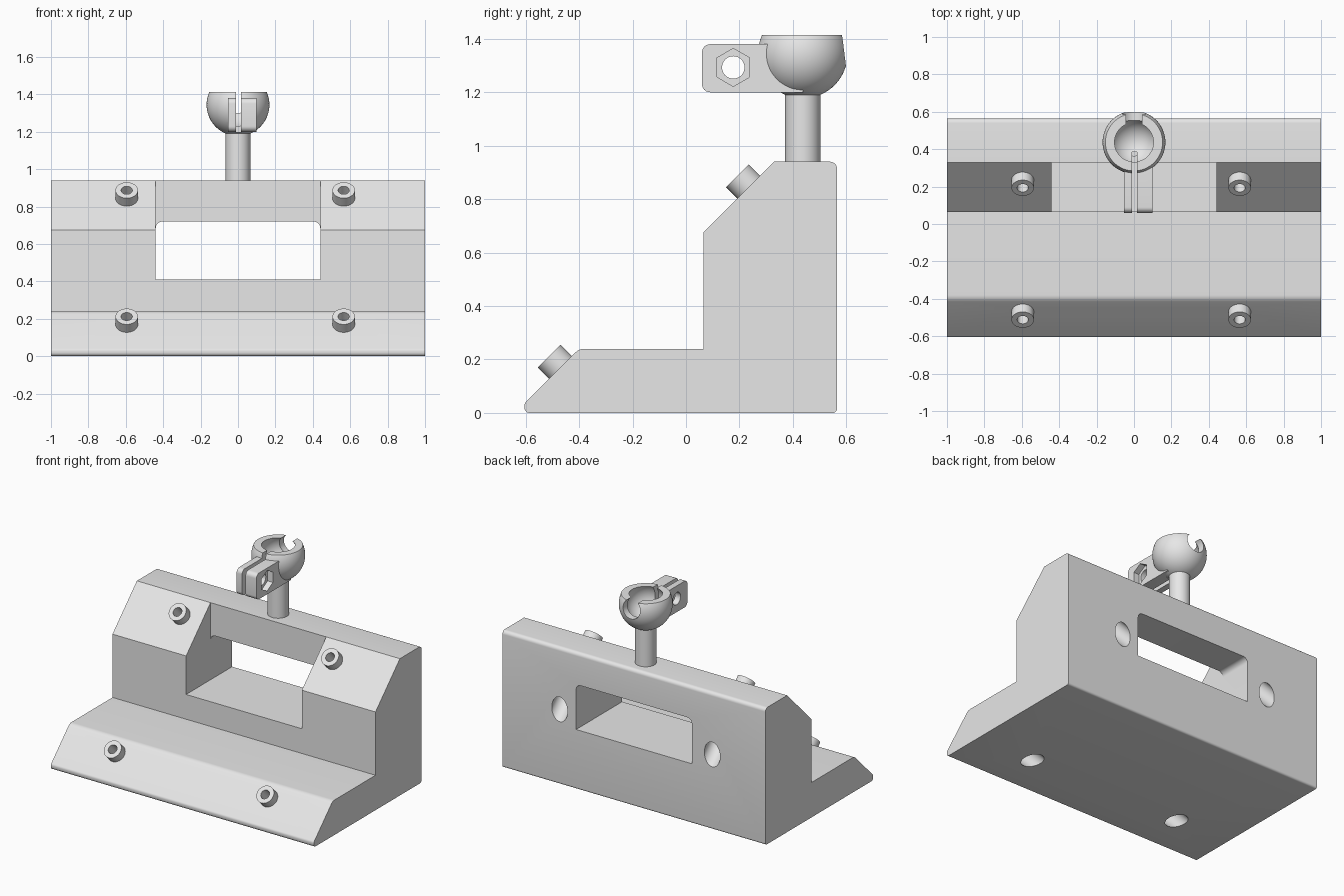
import bpy, bmesh, math
from mathutils import Vector, Matrix

if "Cube" in bpy.data.objects:
    bpy.data.objects.remove(bpy.data.objects["Cube"])

grey = bpy.data.materials.new("light_grey")
grey.diffuse_color = (0.8, 0.8, 0.8, 1)
grey.use_nodes = True
grey.node_tree.nodes["Principled BSDF"].inputs["Base Color"].default_value = grey.diffuse_color


def finish_mesh(name, bm):
    bmesh.ops.recalc_face_normals(bm, faces=bm.faces[:])
    mesh = bpy.data.meshes.new(name)
    bm.to_mesh(mesh)
    bm.free()
    mesh.materials.append(grey)
    obj = bpy.data.objects.new(name, mesh)
    bpy.context.collection.objects.link(obj)
    return obj


def rounded(corners, steps=6):
    """Turn (a, b, radius) corners into a filleted outline."""
    out = []
    for i, (a, b, r) in enumerate(corners):
        p = Vector((a, b))
        if r == 0:
            out.append(p)
            continue
        u = (Vector(corners[i - 1][:2]) - p).normalized()
        v = (Vector(corners[(i + 1) % len(corners)][:2]) - p).normalized()
        half = u.angle(v) / 2
        centre = p + (u + v).normalized() * r / math.sin(half)
        s = p + u * r / math.tan(half) - centre
        e = p + v * r / math.tan(half) - centre
        sweep = math.pi - 2 * half
        for k in range(steps + 1):
            t = k / steps
            out.append(centre + (s * math.sin((1 - t) * sweep)
                                 + e * math.sin(t * sweep)) / math.sin(sweep))
    return out


def prism(name, pts, lo, hi, axis="x"):
    """Extrude a (y, z) outline along x, or an (x, z) outline along y."""
    def place(p, d):
        return (d, p[0], p[1]) if axis == "x" else (p[0], d, p[1])
    bm = bmesh.new()
    a = [bm.verts.new(place(p, lo)) for p in pts]
    b = [bm.verts.new(place(p, hi)) for p in pts]
    bm.faces.new(a)
    bm.faces.new(b)
    for i in range(len(pts)):
        j = (i + 1) % len(pts)
        bm.faces.new((a[i], a[j], b[j], b[i]))
    return finish_mesh(name, bm)


def box(name, x0, x1, y0, y1, z0, z1):
    return prism(name, [(y0, z0), (y1, z0), (y1, z1), (y0, z1)], x0, x1)


def cylinder(name, p0, p1, r, segs=40):
    p0, p1 = Vector(p0), Vector(p1)
    d = p1 - p0
    m = Matrix.Translation((p0 + p1) / 2) @ d.to_track_quat("Z", "Y").to_matrix().to_4x4()
    bm = bmesh.new()
    bmesh.ops.create_cone(bm, cap_ends=True, segments=segs, radius1=r, radius2=r,
                          depth=d.length, matrix=m)
    return finish_mesh(name, bm)


def sphere(name, centre, r):
    bm = bmesh.new()
    bmesh.ops.create_uvsphere(bm, u_segments=64, v_segments=32, radius=r,
                              matrix=Matrix.Translation(centre))
    return finish_mesh(name, bm)


def combine(obj, tool, operation="DIFFERENCE"):
    mod = obj.modifiers.new("combine", "BOOLEAN")
    mod.operation = operation
    mod.solver = "EXACT"
    mod.object = tool
    bpy.context.view_layer.objects.active = obj
    bpy.ops.object.modifier_apply(modifier=mod.name)
    bpy.data.objects.remove(tool)


# Stepped bracket body
body = prism("bracket_body", rounded([
    (-0.605, 0, 0.02), (-0.605, 0.035, 0.02), (-0.4, 0.24, 0.05), (0.065, 0.24, 0),
    (0.065, 0.675, 0), (0.33, 0.94, 0), (0.565, 0.94, 0.025), (0.565, 0, 0.015)]), -1, 1)

# Window through the back wall, and the open notch in front of it
combine(body, prism("window_cutter", rounded([
    (-0.44, 0.41, 0), (0.44, 0.41, 0), (0.44, 0.72, 0.035), (-0.44, 0.72, 0.035)]),
    -0.1, 0.8, "y"))
combine(body, box("notch_cutter", -0.44, 0.44, -0.1, 0.33, 0.41, 1.2))

# Bolt bores with raised collars, square to the sloped faces
out = Vector((0, -1, 1)).normalized()
for row, y, z, reach in (("upper", 0.235, 0.845, 0.65), ("lower", -0.47, 0.17, 0.45)):
    for side, x in (("left", -0.595), ("right", 0.565)):
        p = Vector((x, y, z))
        combine(body, cylinder("wide_bore", p - out * 0.06, p - out * reach, 0.06))
        combine(body, cylinder("narrow_bore", p + out * 0.1, p - out * 0.1, 0.03))
        collar = cylinder(f"{row}_{side}_collar", p - out * 0.01, p + out * 0.06, 0.06)
        combine(collar, cylinder("collar_bore", p + out * 0.1, p - out * 0.1, 0.03))

# Post
CY, CZ = 0.437, 1.345
post = cylinder("post", (0, CY, 0.93), (0, CY, 1.195), 0.066, 48)

# Ball socket cup with clamp ears
cup = sphere("socket_cup", (0, CY, CZ), 0.168)
combine(cup, prism("clamp_ears", rounded([
    (0.06, 1.2, 0.03), (CY, 1.2, 0), (CY, 1.38, 0), (0.06, 1.38, 0.03)]),
    -0.053, 0.098), "UNION")
combine(cup, box("top_cutter", -0.4, 0.4, 0, 0.9, 1.414, 1.7))
combine(cup, sphere("cavity_cutter", (0, CY, CZ), 0.125))

# Round notch in the back of the cup, clamp slit in the front
combine(cup, cylinder("back_notch_cutter", (0, CY + 0.03, 1.365), (0, 0.8, 1.365), 0.065))
combine(cup, box("slit_cutter", -0.011, 0.016, -0.1, 0.385, 1.195, 1.6))

# Clamp bolt hole and hexagonal nut recess
HY, HZ = 0.177, 1.293
combine(cup, cylinder("bolt_cutter", (-0.3, HY, HZ), (0.3, HY, HZ), 0.042))
combine(cup, prism("nut_cutter", [
    (HY + 0.071 * math.sin(k * math.pi / 3), HZ + 0.071 * math.cos(k * math.pi / 3))
    for k in range(6)], 0.058, 0.3))

# Smooth curved faces, keep edges sharp
bpy.ops.object.select_all(action="SELECT")
bpy.context.view_layer.objects.active = body
bpy.ops.object.shade_smooth_by_angle(angle=math.radians(30))
